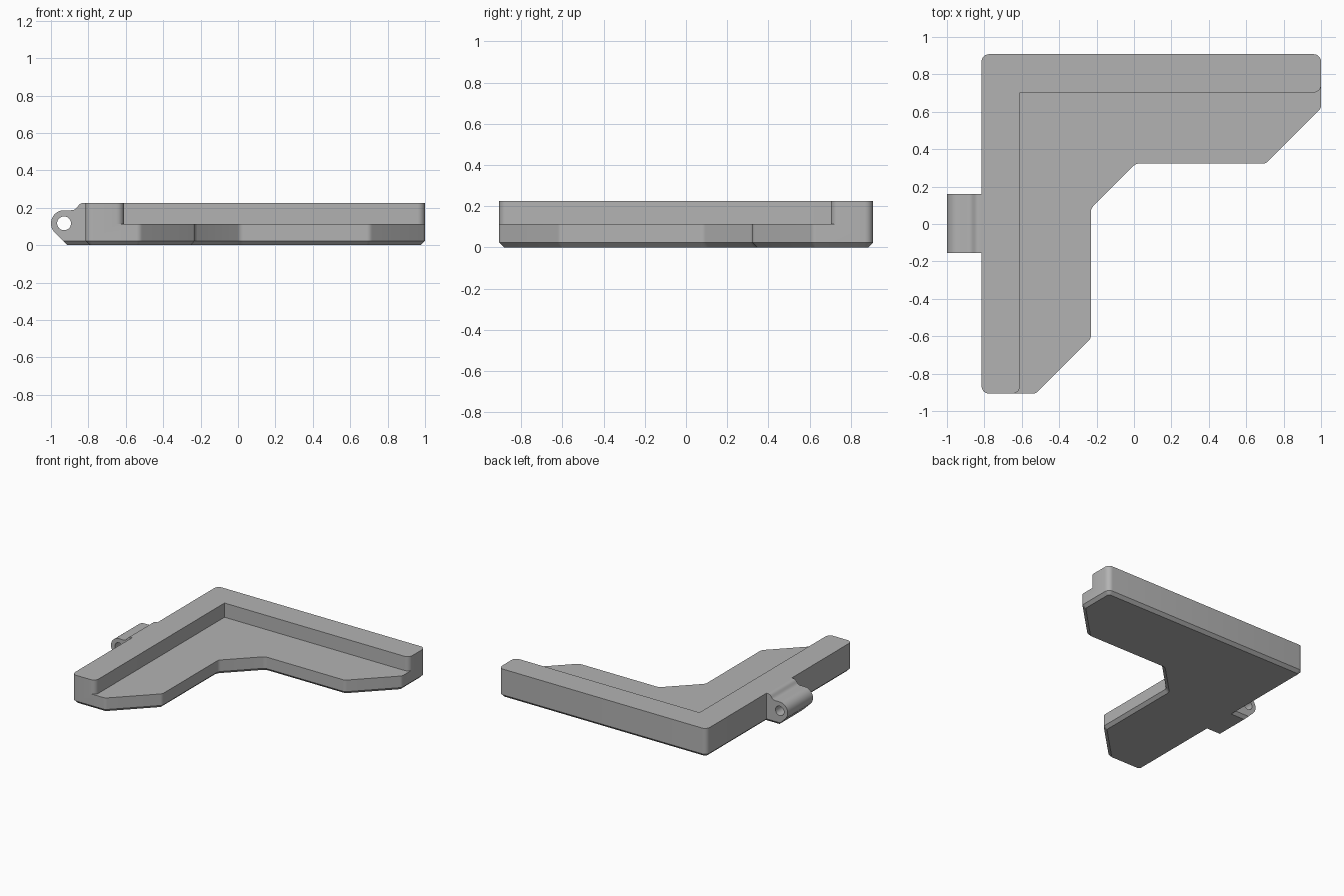
import bpy, bmesh, math
from mathutils import Vector

if "Cube" in bpy.data.objects:
    bpy.data.objects.remove(bpy.data.objects["Cube"], do_unlink=True)

LEFT, BACK, RIGHT = -0.815, 0.908, 1.0
ARM = RIGHT - LEFT
HEIGHT, STEP, CHAMFER = 0.226, 0.114, 0.023
WALL, R = 0.205, 0.04

grey = bpy.data.materials.new("plain grey")
grey.use_nodes = True
colour = (0.45, 0.45, 0.45, 1)
grey.diffuse_color = colour
grey.node_tree.nodes["Principled BSDF"].inputs["Base Color"].default_value = colour


def rounded(corners, steps=6):
    """Fillet each (a, b, radius) corner of a closed outline."""
    pts = []
    for i, (a, b, r) in enumerate(corners):
        p = Vector((a, b))
        if r == 0:
            pts.append(p)
            continue
        u = (Vector(corners[i - 1][:2]) - p).normalized()
        v = (Vector(corners[(i + 1) % len(corners)][:2]) - p).normalized()
        half = u.angle(v) / 2
        centre = p + (u + v).normalized() * r / math.sin(half)
        start = p + u * r / math.tan(half) - centre
        end = p + v * r / math.tan(half) - centre
        sweep = start.angle(end)
        for k in range(steps + 1):
            t = k / steps
            pts.append(centre + (start * math.sin((1 - t) * sweep)
                                 + end * math.sin(t * sweep)) / math.sin(sweep))
    return pts


def prism(name, pts, to_3d, offset, chamfer_rule=None):
    """Extrude an outline, optionally chamfering the edges picked by a rule."""
    bm = bmesh.new()
    face = bm.faces.new([bm.verts.new(to_3d(p)) for p in pts])
    ext = bmesh.ops.extrude_face_region(bm, geom=[face], use_keep_orig=True)
    bmesh.ops.translate(bm, vec=offset,
                        verts=[g for g in ext["geom"] if isinstance(g, bmesh.types.BMVert)])
    bmesh.ops.recalc_face_normals(bm, faces=bm.faces)
    if chamfer_rule:
        bmesh.ops.bevel(bm, geom=[e for e in bm.edges if chamfer_rule(e)],
                        offset=CHAMFER, segments=1, affect="EDGES", clamp_overlap=False)
        bmesh.ops.recalc_face_normals(bm, faces=bm.faces)
    mesh = bpy.data.meshes.new(name)
    bm.to_mesh(mesh)
    bm.free()
    mesh.materials.append(grey)
    obj = bpy.data.objects.new(name, mesh)
    bpy.context.collection.objects.link(obj)
    return obj


def combine(target, other, operation):
    """Apply a boolean and discard the helper."""
    mod = target.modifiers.new(operation, "BOOLEAN")
    mod.object, mod.operation, mod.solver = other, operation, "EXACT"
    bpy.context.view_layer.objects.active = target
    bpy.ops.object.modifier_apply(modifier=mod.name)
    bpy.data.objects.remove(other, do_unlink=True)


def both_arms(half):
    """Mirror corners (distance from side, distance from back) over the diagonal."""
    full = half + [(b, a, r) for a, b, r in reversed(half)]
    return [(LEFT + a, BACK - b, r) for a, b, r in full]


# Corner bracket body with a chamfered underside
half = [(0, ARM, R), (0.29, ARM, R), (0.585, ARM - 0.295, R), (0.585, 0.825, R)]
outline = [(LEFT, BACK, R)] + both_arms(half)
bracket = prism("corner_bracket", rounded(outline), lambda p: (p.x, p.y, 0), (0, 0, HEIGHT),
                lambda e: all(v.co.z < 0.001 for v in e.verts))

# Step cut away inside the two raised walls, leaving rounded wall ends
arc = [(WALL - R + R * math.cos(t), ARM - R + R * math.sin(t), 0)
       for t in [k * math.pi / 12 for k in range(7)]]
far = ARM + 0.2
step_corners = [(LEFT + WALL, BACK - WALL, 0)] + both_arms(arc + [(WALL - R, far, 0)])
step_corners = ([(LEFT + WALL, BACK - WALL, 0)]
                + [(LEFT + a, BACK - b, 0) for a, b, r in arc]
                + [(LEFT + WALL - R, BACK - far, 0), (LEFT + far, BACK - far, 0),
                   (LEFT + far, BACK - WALL + R, 0)]
                + [(LEFT + b, BACK - a, 0) for a, b, r in reversed(arc)])
step = prism("step_cutter", rounded(step_corners), lambda p: (p.x, p.y, STEP), (0, 0, 0.3))
combine(bracket, step, "DIFFERENCE")

# Hinge lug on the side, with a round eye
EYE_X, EYE_Z, LUG_R = -0.93, 0.117, 0.07
Y0, Y1 = -0.155, 0.16
eye_arc = [(EYE_X + LUG_R * math.cos(t), EYE_Z + LUG_R * math.sin(t), 0)
           for t in [math.radians(225 - 135 * k / 16) for k in range(17)]]
foot = EYE_X - LUG_R * math.sqrt(2) + EYE_Z
profile = eye_arc + [(-0.872, EYE_Z + LUG_R, 0.04), (-0.843, HEIGHT, 0.035),
                     (-0.75, HEIGHT, 0), (-0.75, 0, 0), (foot, 0, 0)]
lug = prism("hinge_lug", rounded(profile), lambda p: (p.x, Y0, p.y), (0, Y1 - Y0, 0),
            lambda e: all(v.co.z < 0.001 for v in e.verts)
            and abs(e.verts[0].co.y - e.verts[1].co.y) < 0.001)
circle = [(EYE_X + 0.037 * math.cos(k * math.pi / 16),
           EYE_Z + 0.037 * math.sin(k * math.pi / 16), 0) for k in range(32)]
eye = prism("eye_cutter", rounded(circle), lambda p: (p.x, Y0 - 0.1, p.y), (0, 0.6, 0))
combine(lug, eye, "DIFFERENCE")
combine(bracket, lug, "UNION")

# Smooth fillets, crisp edges
bpy.ops.object.select_all(action="DESELECT")
bracket.select_set(True)
bpy.context.view_layer.objects.active = bracket
bpy.ops.object.shade_smooth_by_angle(angle=math.radians(30))
